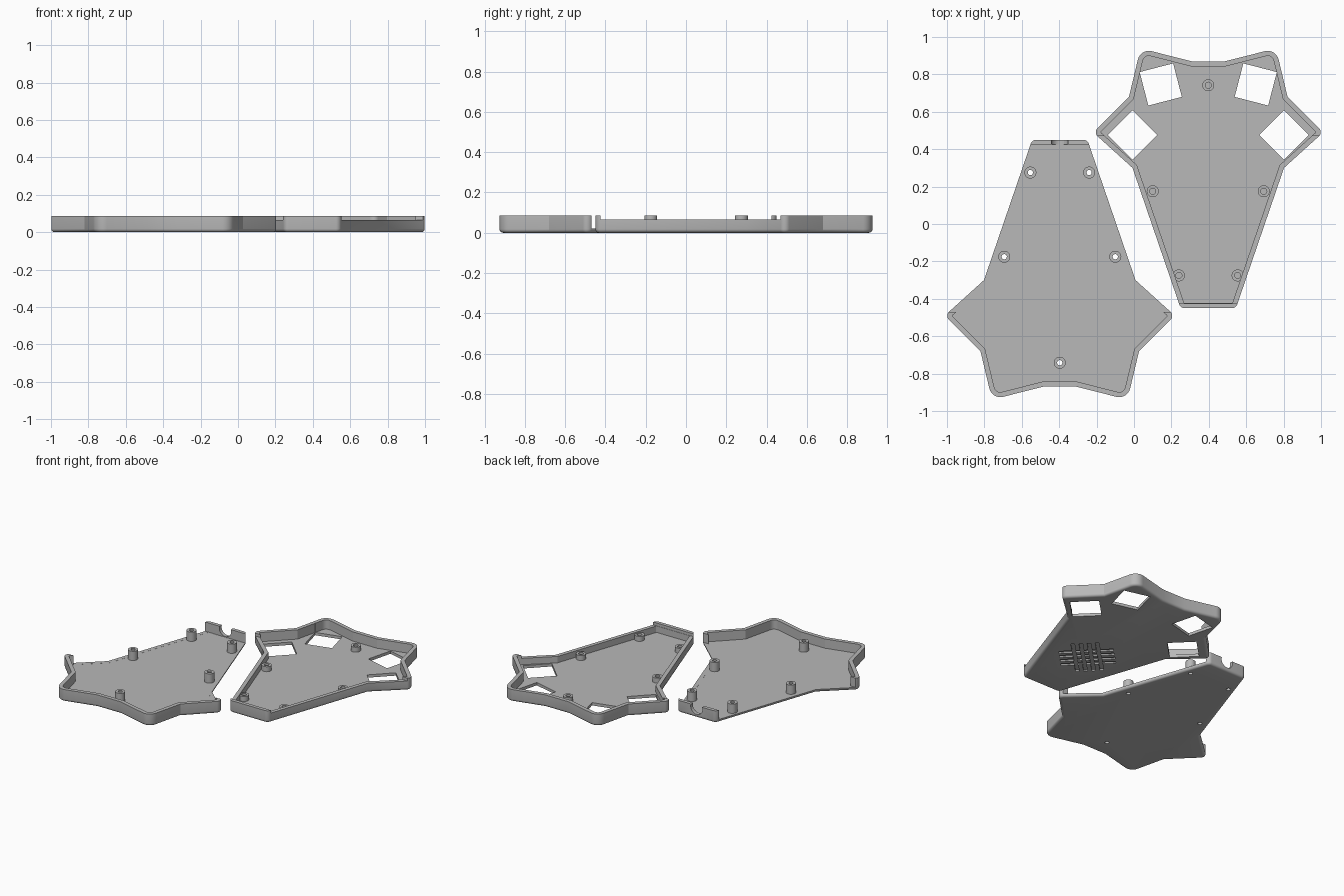
import bpy, bmesh, math
from mathutils import Vector, Matrix

if "Cube" in bpy.data.objects:
    bpy.data.objects.remove(bpy.data.objects["Cube"])

grey = bpy.data.materials.new("light grey")
grey.diffuse_color = (0.48, 0.48, 0.48, 1)
grey.use_nodes = True
grey.node_tree.nodes["Principled BSDF"].inputs["Base Color"].default_value = grey.diffuse_color

# Right half of the outline, from narrow end to wide end: x, y, corner radius
HALF = [(0.148, -0.45, 0.03), (0.405, 0.30, 0), (0.615, 0.49, 0.03),
        (0.424, 0.68, 0), (0.362, 0.939, 0.06), (0.09, 0.87, 0)]
OUTLINE = HALF + [(-x, y, r) for x, y, r in reversed(HALF)]
POSTS = [(0.157, -0.275), (-0.157, -0.275), (0.297, 0.175), (-0.297, 0.175), (0, 0.742)]
WALL, FLOOR, HEIGHT = 0.027, 0.02, 0.085


def make(name, bm, cutter=False):
    bmesh.ops.recalc_face_normals(bm, faces=bm.faces[:])
    me = bpy.data.meshes.new(name)
    bm.to_mesh(me)
    bm.free()
    me.materials.append(grey)
    ob = bpy.data.objects.new(name, me)
    bpy.context.collection.objects.link(ob)
    if cutter:
        ob.hide_render = True
        ob.hide_viewport = True
    return ob


def ring(inset):
    """Outline moved inwards, with its marked corners rounded."""
    n, sharp, out = len(OUTLINE), [], []
    pts = [Vector(p[:2]) for p in OUTLINE]
    for i in range(n):
        a = (pts[i] - pts[i - 1]).normalized()
        b = (pts[(i + 1) % n] - pts[i]).normalized()
        na, nb = Vector((-a.y, a.x)), Vector((-b.y, b.x))
        sharp.append(pts[i] + (na + nb) * inset / (1 + na.dot(nb)))
    for i, p in enumerate(sharp):
        if not OUTLINE[i][2]:
            out.append(p)
            continue
        r = max(OUTLINE[i][2] - inset, 0.006)
        u = (sharp[i - 1] - p).normalized()
        v = (sharp[(i + 1) % n] - p).normalized()
        half = u.angle(v) / 2
        c = p + (u + v).normalized() * r / math.sin(half)
        s = p + u * r / math.tan(half) - c
        turn = math.pi - 2 * half
        for k in range(9):
            out.append(c + Matrix.Rotation(turn * k / 8, 2) @ s)
    return out


def loft(layers):
    """Closed solid through outline rings given as (inset, z)."""
    bm = bmesh.new()
    rows = [[bm.verts.new((p.x, p.y, z)) for p in ring(i)] for i, z in layers]
    for lo, hi in zip(rows, rows[1:]):
        for k in range(len(lo)):
            j = (k + 1) % len(lo)
            bm.faces.new((lo[k], lo[j], hi[j], hi[k]))
    bm.faces.new(rows[0][::-1])
    bm.faces.new(rows[-1])
    return bm


def box(bm, centre, size, angle=0):
    m = (Matrix.Translation(centre) @ Matrix.Rotation(angle, 4, 'Z')
         @ Matrix.Diagonal((*size, 1)))
    bmesh.ops.create_cube(bm, size=1, matrix=m)


def cylinder(bm, matrix, radius, depth):
    bmesh.ops.create_cone(bm, cap_ends=True, segments=24, radius1=radius,
                          radius2=radius, depth=depth, matrix=matrix)


def cut(ob, name, bm):
    cutter = make(name, bm, True)
    cutter.parent = ob
    mod = ob.modifiers.new(name, 'BOOLEAN')
    mod.operation, mod.solver, mod.object = 'DIFFERENCE', 'EXACT', cutter


def shell(name, side_height):
    """Tray with a rounded lower rim and lowered walls along the tapered sides."""
    r = 0.018
    rim = [(r * (1 - math.sin(t)), r * (1 - math.cos(t)))
           for t in (k * math.pi / 8 for k in range(5))]
    ob = make(name, loft(rim + [(0, HEIGHT)]))
    cut(ob, name + "_cavity", loft([(WALL, FLOOR), (WALL, 0.2)]))
    bm = bmesh.new()
    box(bm, (0, 0.0225, side_height + 0.1), (1.6, 0.895, 0.2))
    cut(ob, name + "_side_cut", bm)
    return ob


def posts(name, parent, top, bore):
    """Hollow screw posts standing on the floor."""
    bm = bmesh.new()
    n, z0 = 24, FLOOR - 0.004
    for px, py in POSTS:
        prof = [(0.032, z0), (0.032, top), (bore, top), (bore, z0)]
        rows = [[bm.verts.new((px + r * math.cos(k * math.tau / n),
                               py + r * math.sin(k * math.tau / n), z))
                 for k in range(n)] for r, z in prof]
        for a in range(4):
            lo, hi = rows[a], rows[(a + 1) % 4]
            for k in range(n):
                j = (k + 1) % n
                bm.faces.new((lo[k], lo[j], hi[j], hi[k]))
    ob = make(name, bm)
    ob.parent = parent
    return ob


# Cover: four square key windows, blind posts and crossed grooves underneath
cover = shell("cover", 0.065)
bm = bmesh.new()
for s in (1, -1):
    box(bm, (s * 0.254, 0.746, 0), (0.185, 0.185, 0.3), s * math.radians(-14.5))
    box(bm, (s * 0.405, 0.477, 0), (0.187, 0.187, 0.3), math.radians(45))
cut(cover, "key_windows", bm)
for s in (1, -1):
    bm = bmesh.new()
    d = Vector((-s * 0.7071, 0.7071, 0))
    for k in (-1.5, -0.5, 0.5, 1.5):
        box(bm, Vector((0, 0.01, 0)) + d * k * 0.052, (0.35, 0.024, 0.02),
            s * math.pi / 4)
    cut(cover, "grooves_right" if s > 0 else "grooves_left", bm)
cover_posts = posts("cover_posts", cover, 0.055, 0.016)
cover.location = (0.397, 0, 0)

# Base: open sides, screw holes and a round cable notch in the narrow end
base = shell("base", FLOOR + 0.0005)
bm = bmesh.new()
for x, y in POSTS:
    cylinder(bm, Matrix.Translation((x, y, 0)), 0.014, 0.2)
cut(base, "screw_holes", bm)
bm = bmesh.new()
cylinder(bm, Matrix.Translation((0, -0.45, 0.07)) @ Matrix.Rotation(math.pi / 2, 4, 'X'),
         0.046, 0.2)
cut(base, "cable_notch", bm)
base_posts = posts("base_posts", base, HEIGHT, 0.014)
base.location = (-0.397, 0, 0)
base.rotation_euler = (0, 0, math.pi)

# Smooth the rounded surfaces but keep hard edges
for ob in (cover, base, cover_posts, base_posts):
    bpy.ops.object.select_all(action='DESELECT')
    ob.select_set(True)
    bpy.context.view_layer.objects.active = ob
    bpy.ops.object.shade_smooth_by_angle(angle=math.radians(30))
